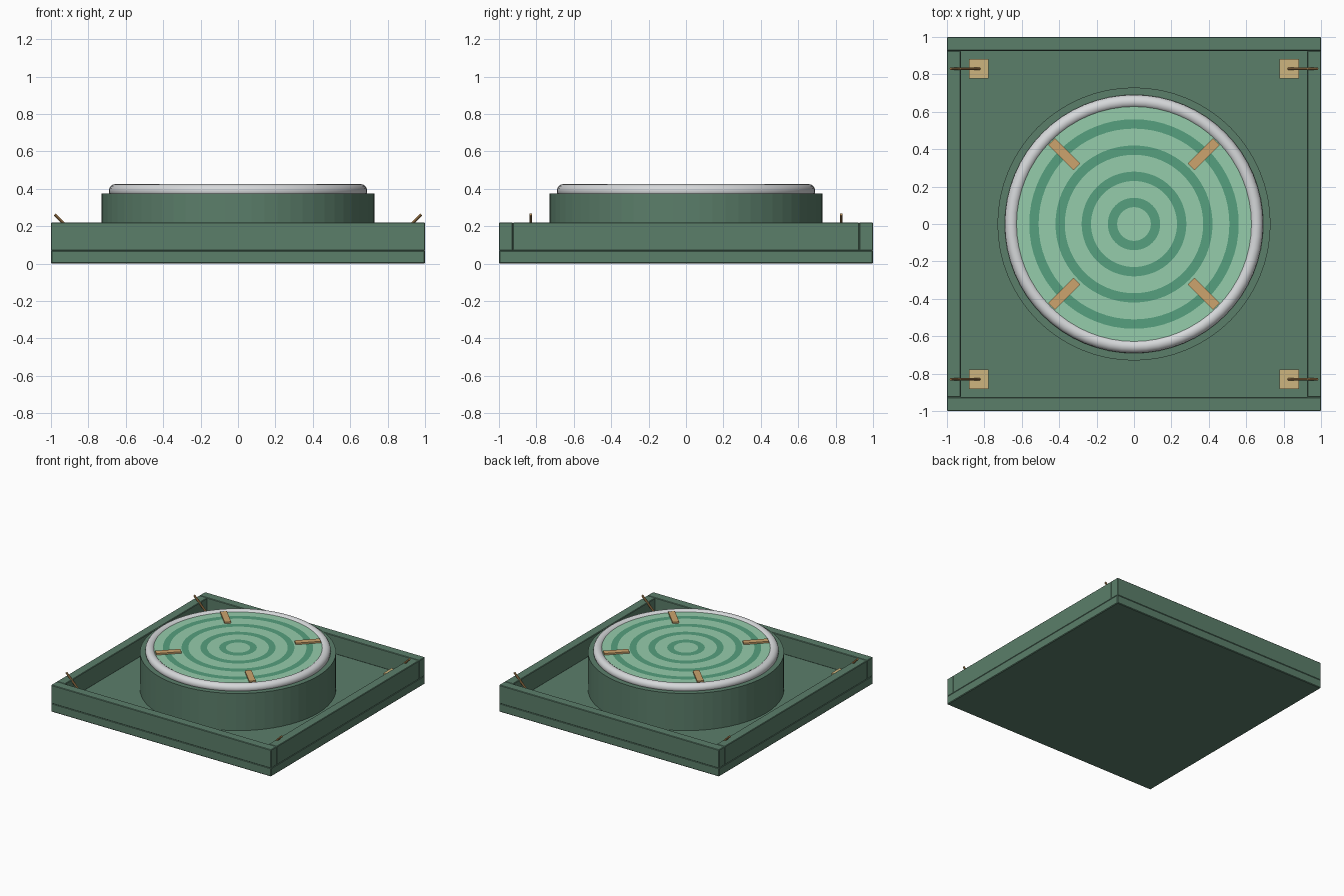
import bpy, bmesh, math
from mathutils import Vector

if "Cube" in bpy.data.objects:
    bpy.data.objects.remove(bpy.data.objects["Cube"])


def material(name, rgb):
    """Flat colour from 0-255 display values."""
    m = bpy.data.materials.new(name)
    lin = [((c / 255 + 0.055) / 1.055) ** 2.4 for c in rgb]
    m.diffuse_color = (*lin, 1)
    m.use_nodes = True
    m.node_tree.nodes["Principled BSDF"].inputs["Base Color"].default_value = m.diffuse_color
    return m


GREEN = material("muted green", (91, 126, 106))
PALE = material("pale mint", (149, 204, 171))
DEEP = material("deep mint", (86, 160, 126))
SILVER = material("light grey", (214, 216, 218))
SAND = material("sand", (205, 181, 126))
AMBER = material("amber wood", (204, 164, 109))
BRASS = material("brass", (190, 146, 92))


def box(name, center, size, mat, rot=0.0, bevel=0.0):
    bpy.ops.mesh.primitive_cube_add(size=1, location=center, rotation=(0, 0, rot))
    ob = bpy.context.object
    ob.name = name
    ob.scale = size
    bpy.ops.object.transform_apply(location=False, rotation=False, scale=True)
    ob.data.materials.append(mat)
    if bevel:
        mod = ob.modifiers.new("edge", 'BEVEL')
        mod.width = bevel
        mod.segments = 1
    return ob


def rod(name, a, b, radius, mat):
    a, b = Vector(a), Vector(b)
    bpy.ops.mesh.primitive_cylinder_add(vertices=10, radius=radius,
                                        depth=(b - a).length, location=(a + b) / 2)
    ob = bpy.context.object
    ob.name = name
    ob.rotation_euler = (b - a).to_track_quat('Z', 'Y').to_euler()
    ob.data.materials.append(mat)


# Tray: base slab and four rails
box("base_slab", (0, 0, 0.035), (2, 2, 0.07), GREEN, bevel=0.005)
RAIL, Z0, Z1 = 0.075, 0.068, 0.22
for s, label in ((-1, "front"), (1, "back")):
    box(label + "_rail", (0, s * (1 - RAIL / 2), (Z0 + Z1) / 2),
        (2, RAIL, Z1 - Z0), GREEN, bevel=0.004)
for s, label in ((-1, "left"), (1, "right")):
    box(label + "_rail", (s * (1 - RAIL / 2), 0, (Z0 + Z1) / 2),
        (RAIL, 2 - 2 * RAIL, Z1 - Z0), GREEN, bevel=0.004)

# Drum
bpy.ops.mesh.primitive_cylinder_add(vertices=64, radius=0.73, depth=0.31,
                                    location=(0, 0, 0.22))
drum = bpy.context.object
drum.name = "drum"
drum.data.materials.append(GREEN)

# Rounded rim
bpy.ops.mesh.primitive_torus_add(major_radius=0.655, minor_radius=0.036,
                                 major_segments=64, minor_segments=16,
                                 location=(0, 0, 0.389))
rim = bpy.context.object
rim.name = "rim"
rim.data.materials.append(SILVER)
bpy.ops.object.shade_smooth()

# Striped pad: concentric bands, every second one dark
TOP, N = 0.412, 64
radii = [0.09, 0.14, 0.23, 0.28, 0.37, 0.42, 0.51, 0.56, 0.628]
bm = bmesh.new()


def circle(r, z):
    return [bm.verts.new((r * math.cos(2 * math.pi * i / N),
                          r * math.sin(2 * math.pi * i / N), z)) for i in range(N)]


loops = [circle(r, TOP) for r in radii] + [circle(radii[-1], 0.372)]
bm.faces.new(loops[0])
for k in range(len(loops) - 1):
    for i in range(N):
        j = (i + 1) % N
        f = bm.faces.new((loops[k][i], loops[k + 1][i], loops[k + 1][j], loops[k][j]))
        f.material_index = 1 if k % 2 == 0 and k < 8 else 0
me = bpy.data.meshes.new("striped_pad")
bm.to_mesh(me)
bm.free()
me.materials.append(PALE)
me.materials.append(DEEP)
bpy.context.collection.objects.link(bpy.data.objects.new("striped_pad", me))

# Diagonal bars on the pad
for q in range(4):
    a = math.radians(45 + 90 * q)
    box("pad_bar_%d" % (q + 1), (0.527 * math.cos(a), 0.527 * math.sin(a), 0.412),
        (0.19, 0.05, 0.026), AMBER, rot=a)

# Corner blocks with slanted pins leaning outwards over the rails
for sx in (-1, 1):
    for sy in (-1, 1):
        tag = ("left" if sx < 0 else "right") + ("_front" if sy < 0 else "_back")
        box("corner_block_" + tag, (sx * 0.83, sy * 0.83, 0.092),
            (0.104, 0.104, 0.046), SAND)
        rod("slanted_pin_" + tag, (sx * 0.825, sy * 0.83, 0.108),
            (sx * 0.98, sy * 0.83, 0.263), 0.008, BRASS)
